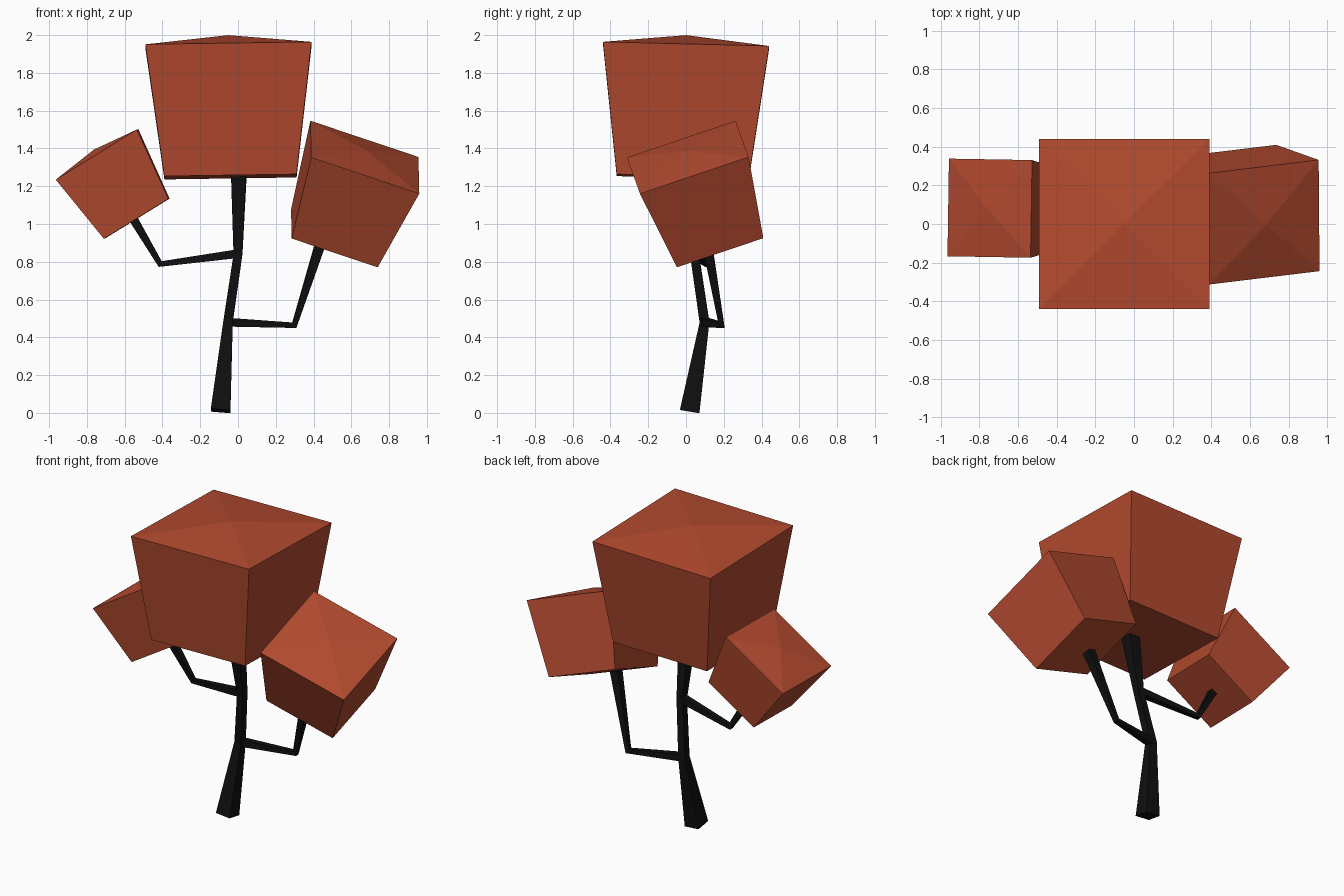
import bpy, bmesh
from mathutils import Vector, Matrix

if "Cube" in bpy.data.objects:
    bpy.data.objects.remove(bpy.data.objects["Cube"])


def material(name, rgb):
    m = bpy.data.materials.new(name)
    m.diffuse_color = (*rgb, 1)
    m.use_nodes = True
    m.node_tree.nodes["Principled BSDF"].inputs["Base Color"].default_value = m.diffuse_color
    return m


RED = material("rust red foliage", (0.45, 0.069, 0.029))
BLACK = material("charcoal bark", (0.005, 0.005, 0.005))


def finish(name, bm, mat):
    bmesh.ops.recalc_face_normals(bm, faces=bm.faces)
    me = bpy.data.meshes.new(name)
    bm.to_mesh(me)
    bm.free()
    me.materials.append(mat)
    ob = bpy.data.objects.new(name, me)
    bpy.context.collection.objects.link(ob)
    return ob


def foliage(name, base, x_axis, y_axis, s):
    """Flared block with a slightly peaked top, standing on its base centre."""
    ex = Vector(x_axis).normalized()
    ey = Vector(y_axis)
    ey = (ey - ex * ey.dot(ex)).normalized()
    frame = Matrix((ex, ey, ex.cross(ey))).transposed()
    put = lambda x, y, z: bm.verts.new(Vector(base) + frame @ (Vector((x, y, z)) * s))
    bm = bmesh.new()
    square = [(-1, -1), (1, -1), (1, 1), (-1, 1)]
    low = [put(x * 0.35, y * 0.35, 0) for x, y in square]
    high = [put(x * 0.44, y * 0.44, 0.697) for x, y in square]
    peak = put(0, 0, 0.75)
    bm.faces.new(low[::-1])
    for i in range(4):
        j = (i + 1) % 4
        bm.faces.new((low[i], low[j], high[j], high[i]))
        bm.faces.new((high[i], high[j], peak))
    return finish(name, bm, RED)


def limb(name, path, widths, side):
    """Square tube along a path, mitred at each bend."""
    pts = [Vector(p) for p in path]
    dirs = [(b - a).normalized() for a, b in zip(pts, pts[1:])]
    u = Vector(side)
    u = (u - dirs[0] * u.dot(dirs[0])).normalized()
    bm = bmesh.new()
    rings = []
    for i, (p, w) in enumerate(zip(pts, widths)):
        d0 = dirs[max(i - 1, 0)]
        d1 = dirs[min(i, len(dirs) - 1)]
        n = (d0 + d1).normalized()
        v = d0.cross(u)
        ring = []
        for a, b in ((-1, -1), (1, -1), (1, 1), (-1, 1)):
            off = (u * a + v * b) * w / 2
            ring.append(bm.verts.new(p + off - d0 * (off.dot(n) / d0.dot(n))))
        rings.append(ring)
        u = d0.rotation_difference(d1) @ u
    for r0, r1 in zip(rings, rings[1:]):
        for i in range(4):
            j = (i + 1) % 4
            bm.faces.new((r0[i], r0[j], r1[j], r1[i]))
    bm.faces.new(rings[0][::-1])
    bm.faces.new(rings[-1])
    return finish(name, bm, BLACK)


# Foliage blocks
foliage("main_foliage", (-0.04, -0.017, 1.25), (1, 0, 0.015), (0, 1, -0.025), 1.0)
foliage("left_foliage", (-0.536, 0.08, 1.028), (0.85, -0.015, 0.525), (0.025, 1, 0.01), 0.574)
foliage("right_foliage", (0.51, 0.153, 0.924), (0.942, 0.114, -0.316), (-0.008, 0.947, 0.32), 0.69)

# Trunk and branches
limb("trunk",
     [(-0.092, 0.02, 0.011), (-0.053, 0.098, 0.48), (0, 0.045, 0.84), (0.005, -0.03, 1.28)],
     [0.104, 0.05, 0.046, 0.082], (1, 0, 0))
limb("left_branch",
     [(0, 0.045, 0.843), (-0.412, 0.115, 0.788), (-0.562, 0.085, 1.04)],
     [0.046, 0.028, 0.046], (0, 1, 0))
limb("right_branch",
     [(-0.053, 0.098, 0.48), (0.298, 0.188, 0.464), (0.447, 0.105, 0.93)],
     [0.046, 0.028, 0.056], (0, 1, 0))
